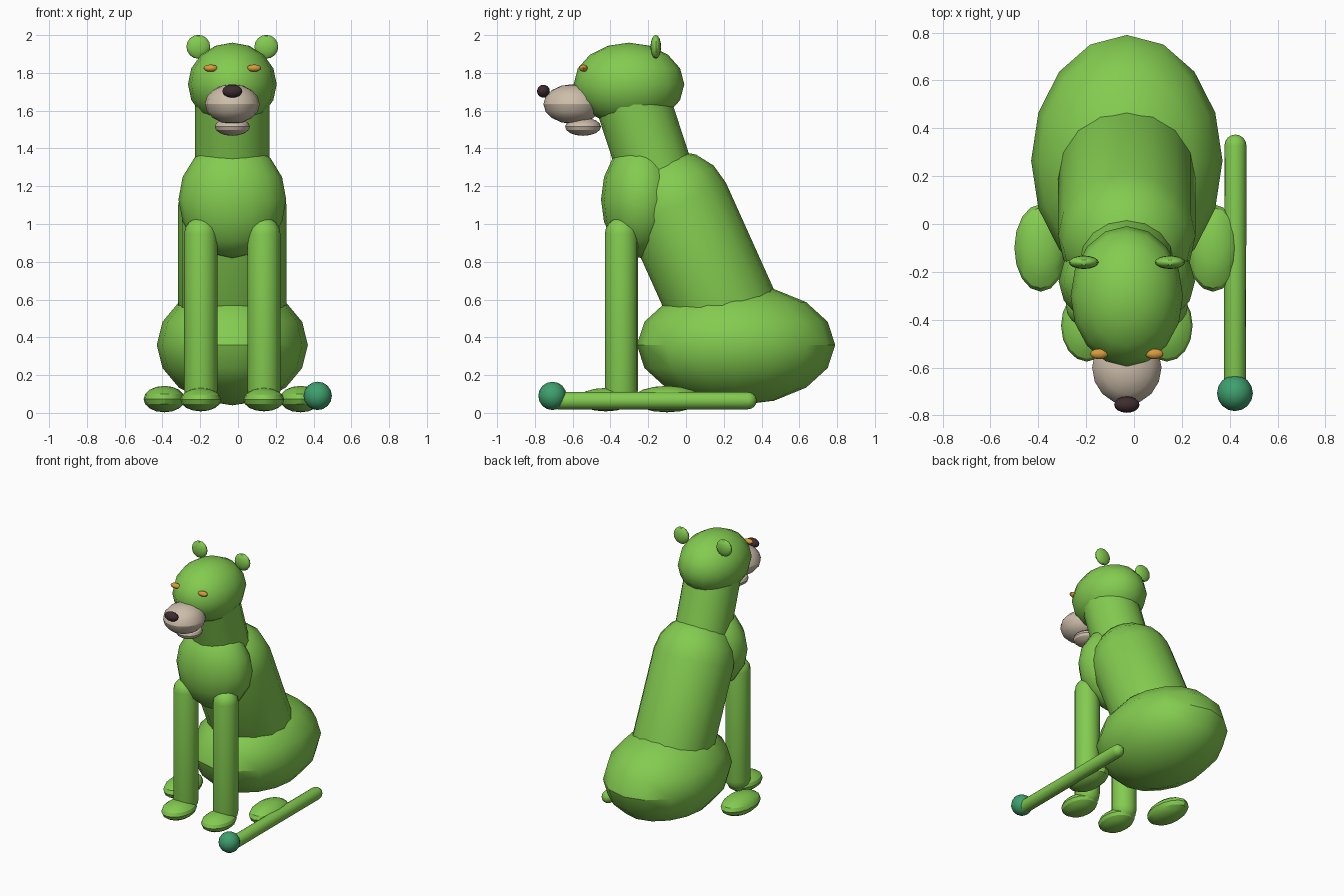
import bpy, bmesh, math
from mathutils import Vector, Matrix

default = bpy.data.objects.get("Cube")
if default:
    bpy.data.objects.remove(default, do_unlink=True)

MID = -0.03   # body symmetry plane
SEG, RINGS = 16, 8


def material(name, rgb):
    m = bpy.data.materials.new(name)
    m.use_nodes = True
    m.diffuse_color = (*rgb, 1)
    m.node_tree.nodes["Principled BSDF"].inputs["Base Color"].default_value = (*rgb, 1)
    return m


green = material("leaf green", (0.23, 0.60, 0.08))
cream = material("warm cream", (0.61, 0.51, 0.40))
dark = material("dark brown", (0.048, 0.025, 0.03))
amber = material("amber", (0.68, 0.33, 0.045))
teal = material("teal green", (0.048, 0.35, 0.155))


def finish(name, bm, mat):
    bmesh.ops.recalc_face_normals(bm, faces=bm.faces)
    mesh = bpy.data.meshes.new(name)
    bm.to_mesh(mesh)
    bm.free()
    mesh.materials.append(mat)
    ob = bpy.data.objects.new(name, mesh)
    bpy.context.collection.objects.link(ob)
    bpy.ops.object.select_all(action='DESELECT')
    ob.select_set(True)
    bpy.context.view_layer.objects.active = ob
    bpy.ops.object.shade_smooth_by_angle(angle=math.radians(30))
    return ob


def ellipsoid(name, centre, radii, mat):
    bm = bmesh.new()
    bmesh.ops.create_uvsphere(bm, u_segments=SEG, v_segments=RINGS, radius=1)
    bmesh.ops.transform(bm, matrix=Matrix.LocRotScale(Vector(centre), None, Vector(radii)),
                        verts=bm.verts)
    return finish(name, bm, mat)


def rod(name, start, end, radius, mat, rounded=True):
    """Cylinder between two points; rounded ends are centred on those points."""
    start, end = Vector(start), Vector(end)
    axis = end - start
    half = axis.length / 2
    bm = bmesh.new()
    if rounded:
        # split a sphere at its equator and pull the halves apart
        bmesh.ops.create_uvsphere(bm, u_segments=SEG, v_segments=RINGS, radius=radius)
        waist = [e for e in bm.edges if all(abs(v.co.z) < 1e-5 for v in e.verts)]
        bmesh.ops.split_edges(bm, edges=waist)
        for v in bm.verts:
            v.co.z += math.copysign(half, sum(f.calc_center_median().z for f in v.link_faces))
        rims = [e for e in bm.edges if e.is_boundary]
        bmesh.ops.bridge_loops(bm, edges=rims)
    else:
        bmesh.ops.create_cone(bm, cap_ends=True, segments=SEG, radius1=radius,
                              radius2=radius, depth=2 * half)
    turn = axis.to_track_quat('Z', 'Y').to_matrix().to_4x4()
    bmesh.ops.transform(bm, matrix=Matrix.Translation((start + end) / 2) @ turn, verts=bm.verts)
    return finish(name, bm, mat)


# Body
ellipsoid("haunches", (MID, 0.265, 0.36), (0.40, 0.525, 0.32), green)
rod("torso", (MID, 0.22, 0.50), (MID, -0.05, 1.10), 0.287, green)
ellipsoid("chest", (MID, -0.24, 1.13), (0.285, 0.21, 0.31), green)
rod("neck", (MID, -0.152, 1.25), (MID, -0.283, 1.65), 0.197, green, rounded=False)

# Head
ellipsoid("head", (MID, -0.302, 1.74), (0.235, 0.293, 0.22), green)
ellipsoid("muzzle", (MID, -0.60, 1.635), (0.145, 0.155, 0.105), cream)
ellipsoid("lower_jaw", (MID, -0.545, 1.515), (0.093, 0.095, 0.048), cream)
ellipsoid("nose", (MID, -0.755, 1.703), (0.053, 0.034, 0.034), dark)

# Paired parts
for side, s in (("left", 1), ("right", -1)):
    ellipsoid(side + "_ear", (MID + s * 0.18, -0.16, 1.938), (0.063, 0.028, 0.063), green)
    ellipsoid(side + "_eye", (MID + s * 0.115, -0.543, 1.825), (0.038, 0.022, 0.019), amber)
    leg_x = MID + s * 0.167
    rod(side + "_front_leg", (leg_x, -0.342, 0.12), (leg_x, -0.342, 0.947), 0.088, green)
    ellipsoid(side + "_front_paw", (leg_x, -0.425, 0.07), (0.108, 0.15, 0.062), green)
    ellipsoid(side + "_hind_paw", (MID + s * 0.36, -0.10, 0.073), (0.11, 0.183, 0.07), green)

# Tail with ball tip
rod("tail", (0.422, -0.68, 0.065), (0.424, 0.328, 0.065), 0.046, green)
ellipsoid("tail_tip", (0.422, -0.707, 0.09), (0.075, 0.075, 0.075), teal)
